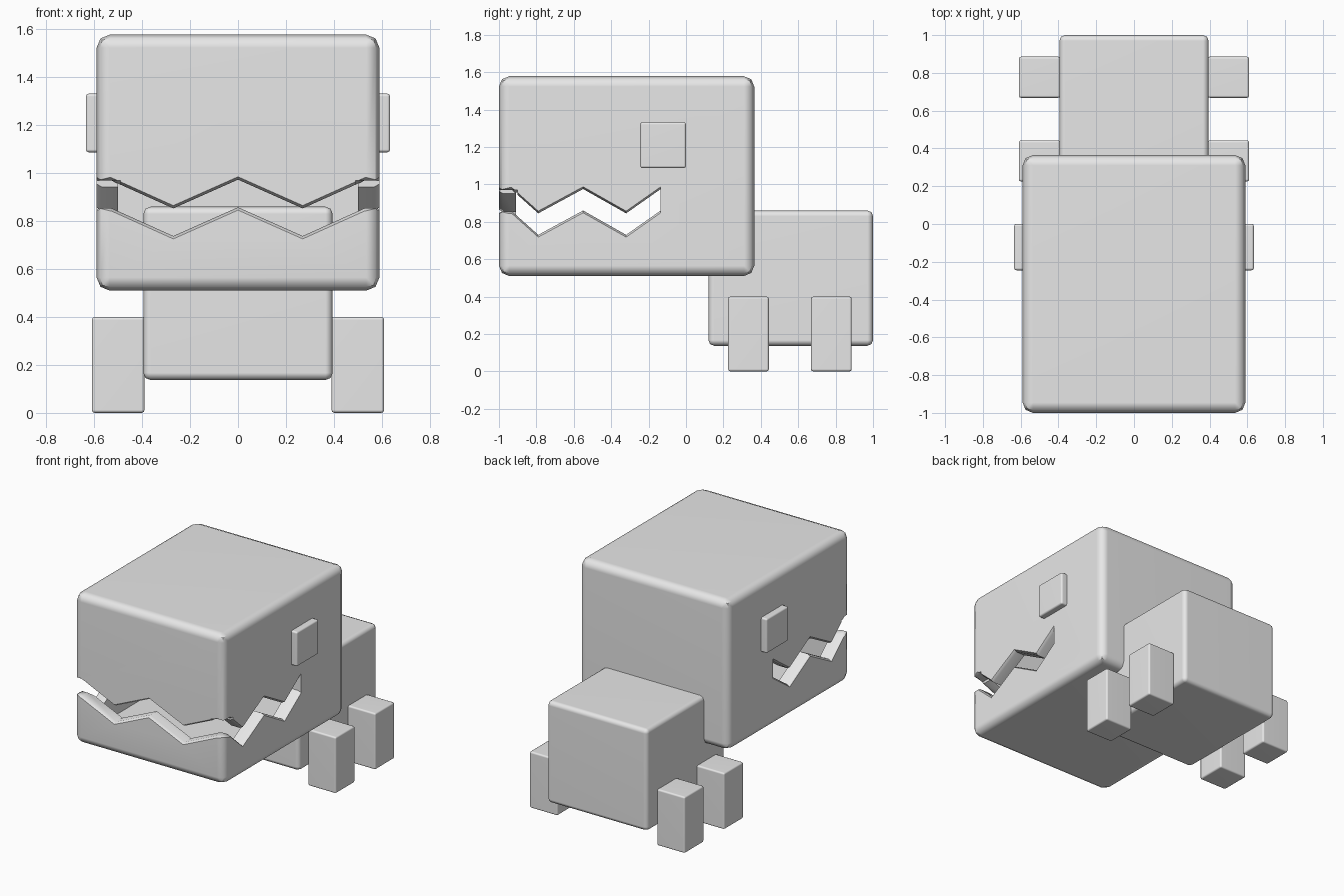
import bpy, bmesh

if "Cube" in bpy.data.objects:
    bpy.data.objects.remove(bpy.data.objects["Cube"])

grey = bpy.data.materials.new("plain grey")
grey.diffuse_color = (0.8, 0.8, 0.8, 1)
grey.use_nodes = True
grey.node_tree.nodes["Principled BSDF"].inputs["Base Color"].default_value = grey.diffuse_color


def make_object(name, bm):
    bmesh.ops.recalc_face_normals(bm, faces=bm.faces[:])
    mesh = bpy.data.meshes.new(name)
    bm.to_mesh(mesh)
    bm.free()
    mesh.materials.append(grey)
    ob = bpy.data.objects.new(name, mesh)
    bpy.context.collection.objects.link(ob)
    return ob


def box(name, lo, hi, bevel=0.0, segments=2):
    bm = bmesh.new()
    bmesh.ops.create_cube(bm, size=1)
    for v in bm.verts:
        v.co = [(a + b) / 2 + c * (b - a) for a, b, c in zip(lo, hi, v.co)]
    if bevel:
        bmesh.ops.bevel(bm, geom=bm.edges[:], offset=bevel, segments=segments,
                        profile=0.5, affect='EDGES')
    return make_object(name, bm)


def smooth(ob):
    for p in ob.data.polygons:
        p.use_smooth = True
    ob.modifiers.new("even shading", 'WEIGHTED_NORMAL').keep_sharp = True


def zigzag_cutter(name, line, gap, sections, place):
    """Zigzag slot lofted through (depth, flare) sections; place maps (u, depth, z)."""
    bm = bmesh.new()
    rings = []
    for depth, flare in sections:
        pts = [(u, z - flare) for u, z in line]
        pts += [(u, z + gap + flare) for u, z in reversed(line)]
        rings.append([bm.verts.new(place(u, depth, z)) for u, z in pts])
    n = len(rings[0])
    for a, b in zip(rings, rings[1:]):
        for i in range(n):
            bm.faces.new((a[i], a[(i + 1) % n], b[(i + 1) % n], b[i]))
    bm.faces.new(rings[0])
    bm.faces.new(rings[-1][::-1])
    return make_object(name, bm)


def cut(ob, cutter):
    m = ob.modifiers.new(cutter.name, 'BOOLEAN')
    m.operation, m.solver, m.object = 'DIFFERENCE', 'EXACT', cutter
    cutter.hide_render = True
    cutter.hide_set(True)


# Hollow head with a zigzag mouth wrapping round the front
head = box("head", (-0.59, -1, 0.51), (0.59, 0.365, 1.578), 0.055)
cut(head, box("head_hollow", (-0.5, -0.91, 0.60), (0.5, 0.275, 1.488)))

front_line = [(-0.7, 0.855), (-0.53, 0.855), (-0.27, 0.738), (0, 0.858),
              (0.27, 0.738), (0.53, 0.855), (0.7, 0.855)]
side_line = [(-1.1, 0.855), (-0.93, 0.855), (-0.79, 0.73), (-0.55, 0.86),
             (-0.32, 0.73), (-0.135, 0.86)]
cut(head, zigzag_cutter("mouth_cutter_front", front_line, 0.115,
                        [(1.1, 0.012), (1.0, 0.012), (0.98, 0), (0.9, 0)],
                        lambda u, d, z: (u, -d, z)))
for side, s in (("left", -1), ("right", 1)):
    cut(head, zigzag_cutter("mouth_cutter_" + side, side_line, 0.115,
                            [(0.7, 0.012), (0.59, 0.012), (0.57, 0), (0.49, 0)],
                            lambda u, d, z, s=s: (s * d, u, z)))
bpy.context.view_layer.objects.active = head
head.select_set(True)
# Bake the cuts, then smooth only the soft edges
mesh = bpy.data.meshes.new_from_object(
    head.evaluated_get(bpy.context.evaluated_depsgraph_get()))
head.modifiers.clear()
head.data = mesh
bpy.ops.object.shade_smooth_by_angle(angle=0.8)
head.modifiers.new("even shading", 'WEIGHTED_NORMAL').keep_sharp = True

# Body
smooth(box("body", (-0.395, 0.12, 0.137), (0.395, 1, 0.86), 0.03))

# Legs and eyes on both sides
for side, s in (("left", -1), ("right", 1)):
    def side_box(name, x0, x1, y0, y1, z0, z1, bevel):
        xs = sorted((s * x0, s * x1))
        smooth(box(f"{side}_{name}", (xs[0], y0, z0), (xs[1], y1, z1), bevel))
    side_box("front_leg", 0.39, 0.61, 0.225, 0.443, 0, 0.40, 0.012)
    side_box("back_leg", 0.39, 0.61, 0.668, 0.886, 0, 0.40, 0.012)
    side_box("eye", 0.56, 0.635, -0.245, 0, 1.087, 1.332, 0.012)
